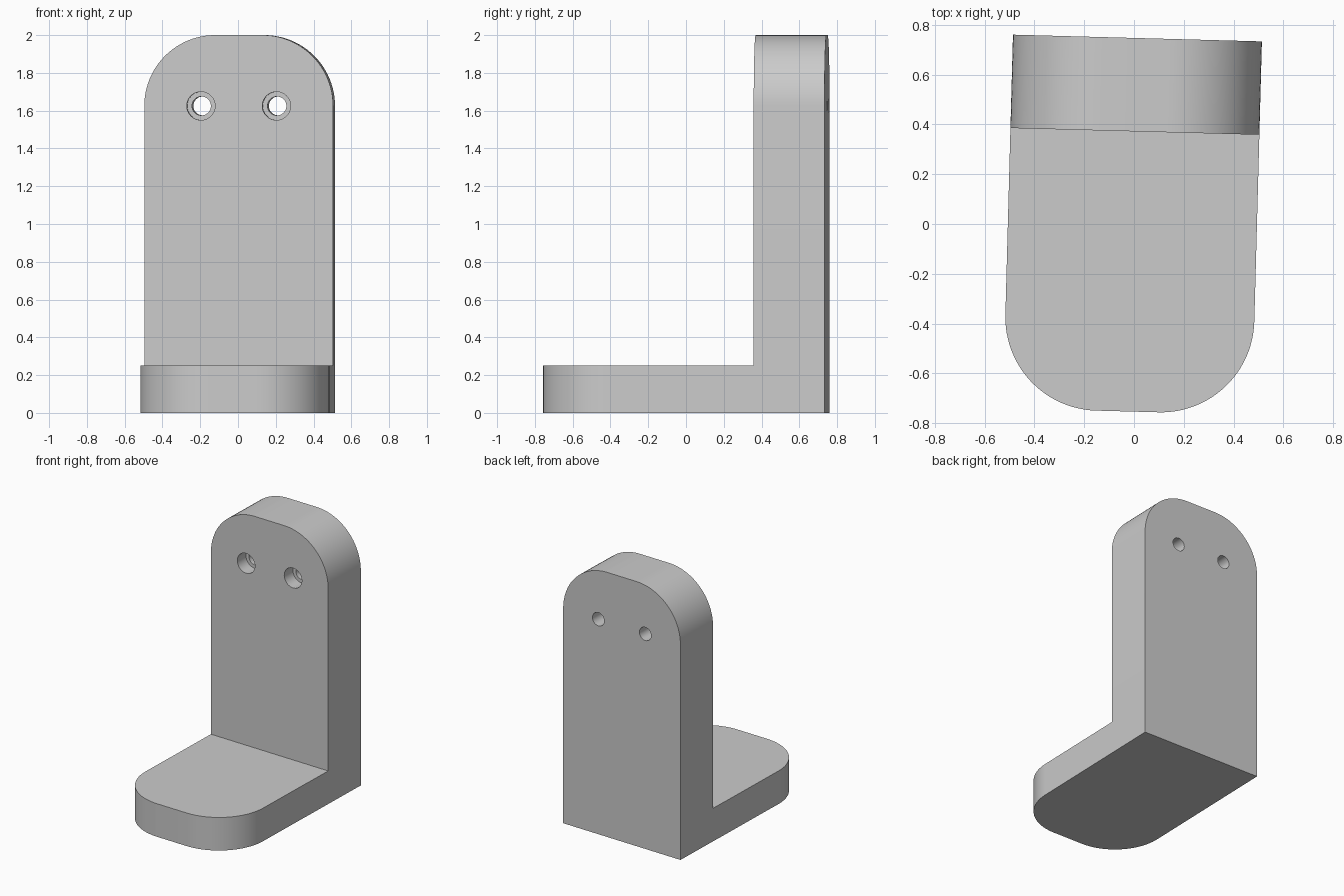
import bpy, math
from mathutils import Matrix

if "Cube" in bpy.data.objects:
    bpy.data.objects.remove(bpy.data.objects["Cube"])

W, R = 0.5, 0.375            # half width, corner radius
TURN = Matrix.Translation((-0.0065, -0.003, 0)) @ Matrix.Rotation(math.radians(-1.55), 4, 'Z')

grey = bpy.data.materials.new("light grey")
grey.diffuse_color = (0.6, 0.6, 0.6, 1)
grey.use_nodes = True
grey.node_tree.nodes["Principled BSDF"].inputs["Base Color"].default_value = grey.diffuse_color


def arch(length, steps=24):
    """Straight-sided outline with two rounded corners at its far end."""
    pts = [(-W, 0), (W, 0)]
    for cx, start in ((W - R, 0), (R - W, 90)):
        for i in range(steps + 1):
            a = math.radians(start + 90 * i / steps)
            pts.append((cx + R * math.cos(a), length - R + R * math.sin(a)))
    return pts


def prism(name, pts, depth, place):
    """Extrude a 2D outline, mapping each (u, v, w) point with place."""
    n = len(pts)
    verts = [place(u, v, w) for w in (0, depth) for u, v in pts]
    faces = [list(range(n))[::-1], list(range(n, 2 * n))]
    faces += [[i, (i + 1) % n, n + (i + 1) % n, n + i] for i in range(n)]
    me = bpy.data.meshes.new(name)
    me.from_pydata(verts, [], faces)
    me.materials.append(grey)
    ob = bpy.data.objects.new(name, me)
    bpy.context.collection.objects.link(ob)
    return ob


def apply_boolean(target, tool, operation):
    mod = target.modifiers.new(operation.lower(), 'BOOLEAN')
    mod.operation, mod.object, mod.solver = operation, tool, 'EXACT'
    bpy.ops.object.select_all(action='DESELECT')
    bpy.context.view_layer.objects.active = target
    target.select_set(True)
    bpy.ops.object.modifier_apply(modifier=mod.name)
    bpy.data.objects.remove(tool)


# Upright wall with rounded top, and foot plate with rounded front
bracket = prism("bracket", arch(2.0), 0.375, lambda u, v, w: (u, 0.75 - w, v))
foot = prism("foot", arch(1.5), 0.25, lambda u, v, w: (-u, 0.75 - v, w))
for ob in (bracket, foot):
    # Consistent outward normals before joining
    import bmesh
    bm = bmesh.new()
    bm.from_mesh(ob.data)
    bmesh.ops.recalc_face_normals(bm, faces=bm.faces)
    bm.to_mesh(ob.data)
    bm.free()
apply_boolean(bracket, foot, 'UNION')

# Two screw holes, each counterbored from the front
for x in (-0.2, 0.2):
    for radius, y0, y1 in ((0.05, 0.2, 1.0), (0.075, 0.2, 0.475)):
        bpy.ops.mesh.primitive_cylinder_add(
            vertices=48, radius=radius, depth=y1 - y0,
            location=(x, (y0 + y1) / 2, 1.625), rotation=(math.pi / 2, 0, 0))
        tool = bpy.context.object
        tool.data.materials.append(grey)
        apply_boolean(bracket, tool, 'DIFFERENCE')

# Slight turn of the whole bracket, crisp edges with smooth curves
bracket.data.transform(TURN)
bpy.ops.object.select_all(action='DESELECT')
bpy.context.view_layer.objects.active = bracket
bracket.select_set(True)
bpy.ops.object.shade_smooth_by_angle(angle=math.radians(30))
